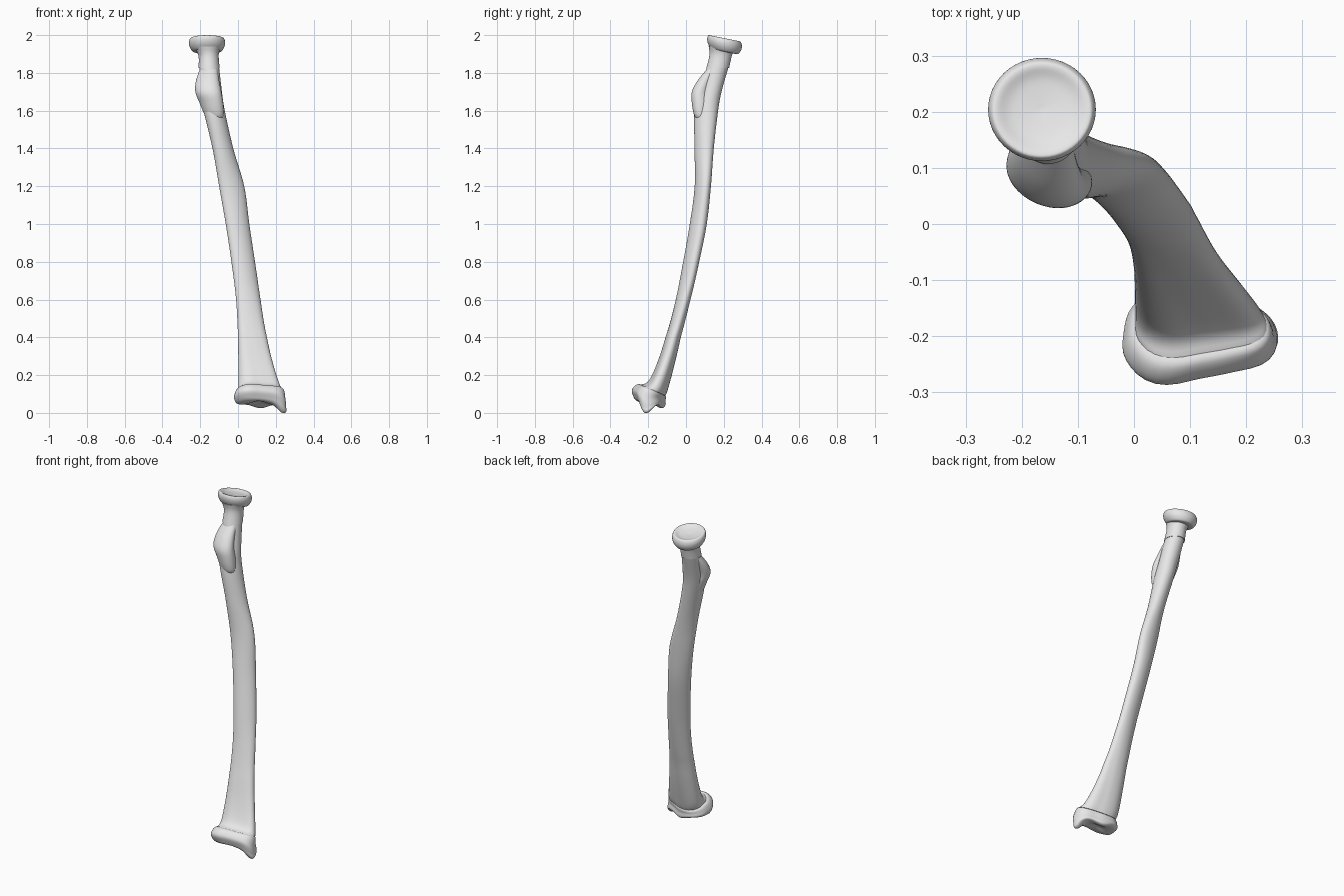
import bpy
import bmesh
from math import sin, cos, pi, exp, radians

SIDES = 48
STEPS = 6

default_cube = bpy.data.objects.get("Cube")
if default_cube:
    bpy.data.objects.remove(default_cube, do_unlink=True)

bone = bpy.data.materials.new("bone_grey")
bone.use_nodes = True
bone.diffuse_color = (0.8, 0.8, 0.8, 1)
bone.node_tree.nodes["Principled BSDF"].inputs["Base Color"].default_value = (0.8, 0.8, 0.8, 1)

# Radii of the wide wrist-end outline, one every 30 degrees
WRIST = [0.98, 0.88, 0.78, 0.87, 1.0, 0.98, 0.96, 1.07, 1.12, 0.88, 0.87, 1.04]


def spline(p0, p1, p2, p3, t):
    return 0.5 * (2 * p1 + (p2 - p0) * t + (2 * p0 - 5 * p1 + 4 * p2 - p3) * t ** 2
                  + (3 * p1 - p0 - 3 * p2 + p3) * t ** 3)


def clamp(value):
    return max(0.0, min(1.0, value))


def wrist_radius(angle):
    place = angle / (2 * pi) * len(WRIST)
    i = int(place)
    return spline(*[WRIST[(i + k) % len(WRIST)] for k in (-1, 0, 1, 2)], place - i)


def refine(sections):
    """Smoothly interpolate the sections along the part."""
    last = len(sections) - 1
    rows = []
    for i in range(last):
        near = [sections[max(0, min(last, i + k))] for k in (-1, 0, 1, 2)]
        for s in range(STEPS):
            rows.append([spline(*values, s / STEPS) for values in zip(*near)])
    rows.append(list(sections[last]))
    return rows


def loft(name, sections, skew=lambda h: 0.0, morph=lambda h: 0.0,
         warp=lambda x, y, h: h):
    """Skin over sections given as height, x min, x max, y min, y max."""
    bm = bmesh.new()
    rings = []
    for h, x0, x1, y0, y1 in refine(sections):
        ring = []
        for k in range(SIDES):
            a = 2 * pi * k / SIDES
            m = morph(h)
            r = 1 + m * (wrist_radius(a) - 1)
            x = (x0 + x1) / 2 + (x1 - x0) / 2 * r * cos(a - skew(h) * (1 - m))
            y = (y0 + y1) / 2 + (y1 - y0) / 2 * r * sin(a)
            ring.append(bm.verts.new((x, y, warp(x, y, h))))
        rings.append(ring)
    for low, high in zip(rings, rings[1:]):
        for k in range(SIDES):
            n = (k + 1) % SIDES
            bm.faces.new((low[k], low[n], high[n], high[k]))
    bm.faces.new(rings[0])
    bm.faces.new(rings[-1])
    bmesh.ops.recalc_face_normals(bm, faces=bm.faces)
    mesh = bpy.data.meshes.new(name)
    bm.to_mesh(mesh)
    bm.free()
    mesh.materials.append(bone)
    obj = bpy.data.objects.new(name, mesh)
    bpy.context.collection.objects.link(obj)
    bpy.ops.object.select_all(action="DESELECT")
    obj.select_set(True)
    bpy.context.view_layer.objects.active = obj
    bpy.ops.object.shade_smooth_by_angle(angle=radians(50))
    return obj


def growth_plate(y):
    return 0.148 - 0.45 * (y + 0.24)


# Shaft, flaring and tilting toward the wrist end
loft("shaft", [
    (1.83, -0.205, -0.1, 0.11, 0.225),
    (1.7, -0.195, -0.085, 0.075, 0.188),
    (1.6, -0.182, -0.07, 0.045, 0.17),
    (1.4, -0.135, -0.025, 0.045, 0.147),
    (1.2, -0.1, 0.033, 0.046, 0.132),
    (1.0, -0.065, 0.06, 0.02, 0.11),
    (0.8, -0.035, 0.09, -0.015, 0.07),
    (0.6, -0.01, 0.12, -0.055, 0.025),
    (0.4, 0.0, 0.155, -0.11, -0.025),
    (0.2, 0.0, 0.215, -0.19, -0.085),
    (0.15, 0.0, 0.237, -0.24, -0.102),
], skew=lambda h: 0.35 * clamp((1.8 - h) / 0.5),
    morph=lambda h: clamp((0.7 - h) / 0.5),
    warp=lambda x, y, h: h + (growth_plate(y) - 0.148) * clamp((0.4 - h) / 0.25))

# Neck under the head
loft("neck", [
    (1.94, -0.235, -0.09, 0.12, 0.265),
    (1.91, -0.217, -0.1, 0.125, 0.25),
    (1.88, -0.208, -0.102, 0.122, 0.24),
    (1.825, -0.209, -0.097, 0.107, 0.228),
])

# Raised muscle attachment on the front of the upper shaft
loft("tuberosity", [
    (1.825, -0.2, -0.11, 0.115, 0.19),
    (1.76, -0.222, -0.1, 0.062, 0.16),
    (1.7, -0.226, -0.088, 0.031, 0.14),
    (1.64, -0.203, -0.078, 0.031, 0.14),
    (1.58, -0.178, -0.075, 0.042, 0.13),
    (1.55, -0.155, -0.085, 0.06, 0.12),
], skew=lambda h: -0.25)

# Dished round head: relative radius and height of each ring
HEAD = [(0.62, 1.912), (0.8, 1.916), (0.95, 1.937), (1.0, 1.96), (0.95, 1.979),
        (0.84, 1.983), (0.55, 1.973), (0.03, 1.967)]
loft("head", [(h, -0.164 - 0.096 * r, -0.164 + 0.096 * r,
               0.204 - 0.092 * r, 0.204 + 0.092 * r) for r, h in HEAD],
     warp=lambda x, y, h: h - 0.2 * (y - 0.204))


def bump(x, y, cx, cy, size):
    return exp(-((x - cx) ** 2 + (y - cy) ** 2) / size ** 2)


def wrist_height(x, y, level):
    """Blend from the knuckled underside up to the growth plate."""
    under = (0.045 + 0.025 * clamp((-0.22 - y) / 0.06)
             - 0.047 * bump(x, y, 0.243, -0.212, 0.04)
             - 0.022 * bump(x, y, 0.12, -0.13, 0.05)
             + 0.02 * bump(x, y, 0.11, -0.2, 0.05))
    return max(0.0, under + level * (growth_plate(y) - under))


# Wrist end with its pointed process
loft("wrist_end", [
    (1.0, 0.06, 0.18, -0.21, -0.14),
    (1.0, 0.0, 0.238, -0.252, -0.102),
    (0.55, -0.022, 0.252, -0.286, -0.1),
    (0.2, -0.02, 0.256, -0.28, -0.1),
    (0.0, 0.005, 0.25, -0.262, -0.115),
    (0.0, 0.07, 0.18, -0.215, -0.165),
    (0.0, 0.115, 0.125, -0.195, -0.185),
], morph=lambda h: 1.0, warp=wrist_height)
